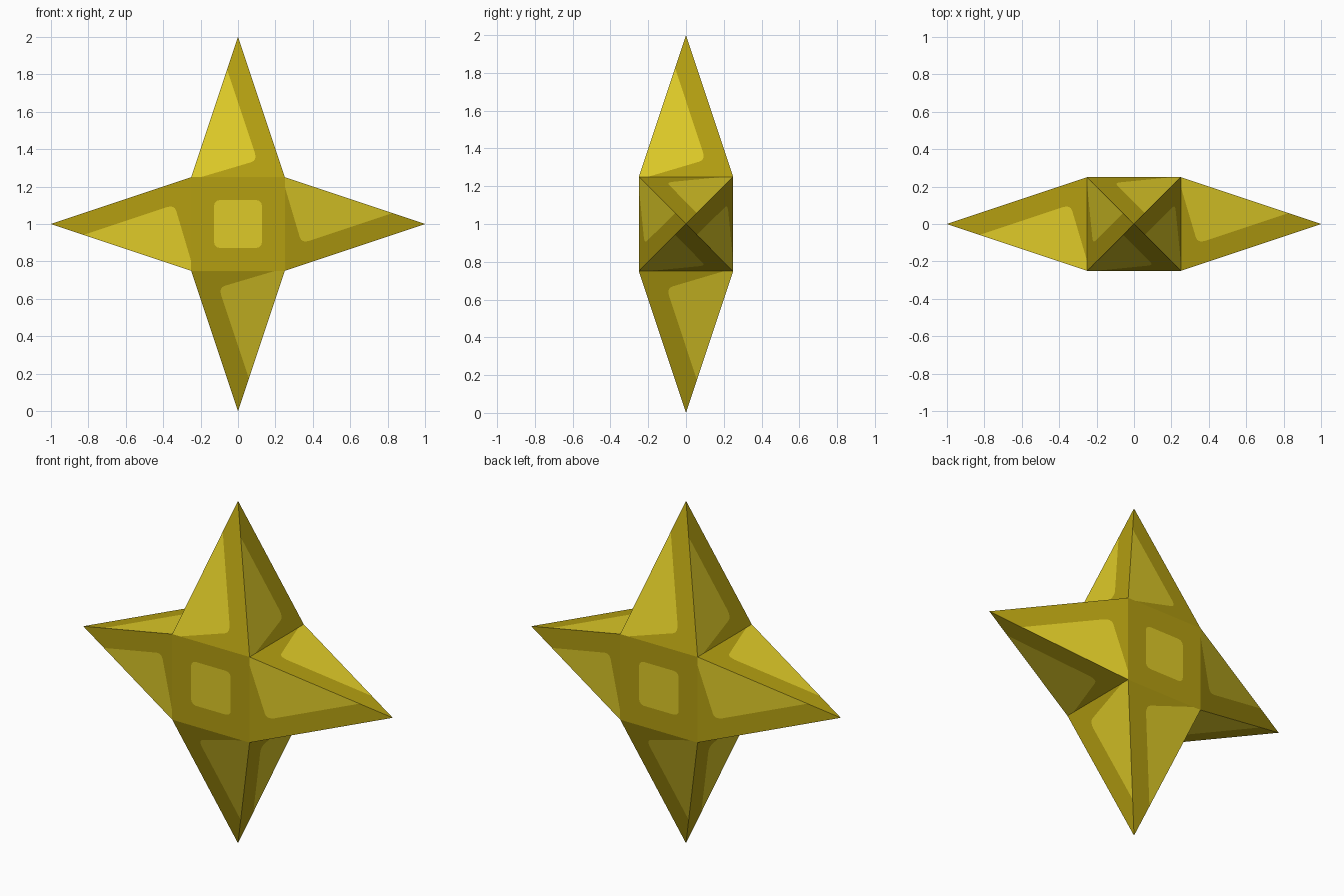
import bpy, bmesh, math
from mathutils import Matrix, Vector

if "Cube" in bpy.data.objects:
    bpy.data.objects.remove(bpy.data.objects["Cube"])

R = 0.25          # half width of the core
MID = Vector((0, 0, 1))


def material(name, rgb):
    m = bpy.data.materials.new(name)
    m.diffuse_color = (*rgb, 1)
    m.use_nodes = True
    m.node_tree.nodes["Principled BSDF"].inputs["Base Color"].default_value = m.diffuse_color
    return m


MATS = [material("dark gold", (0.451, 0.342, 0.0056)),
        material("light gold", (0.73, 0.591, 0.021))]


def build(name, faces, turn):
    """faces: (points, material index); turn: rotation about the core centre."""
    bm = bmesh.new()
    for pts, mi in faces:
        f = bm.faces.new([bm.verts.new(turn @ Vector(p) + MID) for p in pts])
        f.material_index = mi
    bmesh.ops.remove_doubles(bm, verts=bm.verts, dist=1e-5)
    me = bpy.data.meshes.new(name)
    bm.to_mesh(me)
    bm.free()
    for m in MATS:
        me.materials.append(m)
    ob = bpy.data.objects.new(name, me)
    bpy.context.collection.objects.link(ob)


# One side of the upward spike as (x, z), with a light patch along its left edge
bl, br, apex = (-R, R), (R, R), (0, 1)
base_cut, edge_cut = (-0.2, R), (-0.058, 0.826)
corner = [(0.073, 0.331), (0.085, 0.338), (0.092, 0.35), (0.093, 0.365), (0.09, 0.38)]
light = [bl, base_cut, *corner, edge_cut]
dark = [base_cut, br, apex, edge_cut, *reversed(corner)]


def on_slope(p):
    return Vector((p[0], -R * (1 - p[1]) / (1 - R), p[1]))


spike = []
for k in range(4):
    rot = Matrix.Rotation(k * math.pi / 2, 3, 'Z')
    for poly, mi in ((light, 1), (dark, 0)):
        spike.append(([rot @ on_slope(p) for p in poly], mi))

for k, name in enumerate(("top_spike", "right_spike", "bottom_spike", "left_spike")):
    build(name, spike, Matrix.Rotation(k * math.pi / 2, 3, 'Y'))

# Flat core panel: dark frame around a light square with rounded corners
S, RAD = 0.128, 0.03
outer = [Vector((sx * R, -R, sz * R)) for sx, sz in ((-1, -1), (1, -1), (1, 1), (-1, 1))]
inner = []
for k in range(4):
    c = outer[k] * ((S - RAD) / R)
    arc = []
    for j in range(4):
        a = math.pi + k * math.pi / 2 + j * math.pi / 6
        arc.append(Vector((c.x + RAD * math.cos(a), -R, c.z + RAD * math.sin(a))))
    inner.append(arc)
panel = [([p for arc in inner for p in arc], 1)]
for k in range(4):
    n = (k + 1) % 4
    panel.append(([outer[k], outer[n], inner[n][0], *reversed(inner[k])], 0))

for name, ang in (("front_panel", 0), ("back_panel", math.pi)):
    build(name, panel, Matrix.Rotation(ang, 3, 'Z'))
